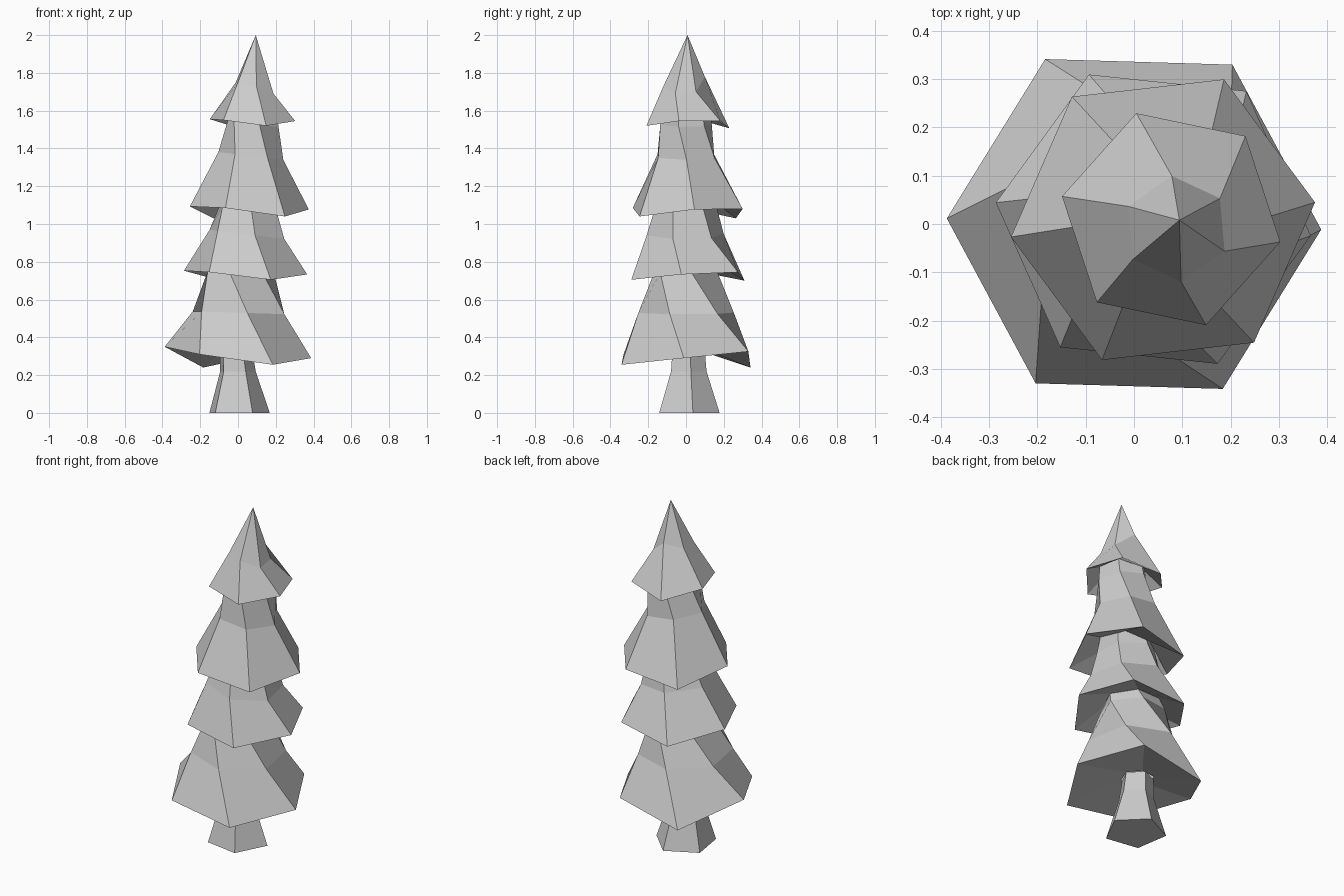
import bpy, bmesh
from math import cos, sin, radians

if "Cube" in bpy.data.objects:
    bpy.data.objects.remove(bpy.data.objects["Cube"])


def ring(bm, n, cx, cy, r, deg, z, tilt=0.12):
    """Regular n-gon of vertices; z is one height or a list of heights."""
    out = []
    for i in range(n):
        a = radians(deg + 360 * i / n)
        h = z[i] if isinstance(z, list) else z - tilt * r * cos(a)
        out.append(bm.verts.new((cx + r * cos(a), cy + r * sin(a), h)))
    return out


def loft(name, n, rings, apex=None, base=False):
    """Skin the rings from bottom to top, optionally with a base or a point."""
    bm = bmesh.new()
    loops = [ring(bm, n, *r) for r in rings]
    for lo, hi in zip(loops, loops[1:]):
        for i in range(n):
            j = (i + 1) % n
            bm.faces.new((lo[i], lo[j], hi[j], hi[i]))
    if base:
        bm.faces.new(loops[0][::-1])
    if apex:
        top = loops[-1]
        tip = bm.verts.new(apex)
        for i in range(n):
            bm.faces.new((top[i], top[(i + 1) % n], tip))
    me = bpy.data.meshes.new(name)
    bm.to_mesh(me)
    bm.free()
    ob = bpy.data.objects.new(name, me)
    bpy.context.collection.objects.link(ob)
    return ob


# Necks shared by a tier's top and the hollow underside of the tier above
neck0 = (-0.015, 0.01, 0.09, 8, 0.34, 0)
neck1 = (0.02, 0, 0.158, -56, 0.80, 0.03)
neck2 = (0.06, 0, 0.138, -28, 1.19, 0.1)
neck3 = (0.082, 0, 0.13, -19, 1.61, 0.1)

# Flared five-sided trunk
loft("trunk", 5, [
    (0, 0.01, 0.170, 9, 0, 0),
    (-0.005, 0.01, 0.1, 9, 0.22, 0),
    neck0,
], base=True)

# Six-sided foliage tiers: hollow underside, uneven rim, waist, twisted neck
loft("foliage_bottom", 6, [
    neck0,
    (0, 0, 0.388, -1.7, [0.29, 0.325, 0.24, 0.35, 0.31, 0.255]),
    (0.003, 0, 0.257, -19.5, 0.53, 0.03),
    (0.015, 0, 0.178, -50, 0.745, 0.03),
    neck1,
])
loft("foliage_lower", 6, [
    neck1[:3] + (neck1[3] + 60,) + neck1[4:],
    (0.04, 0.01, 0.328, -6, [0.733, 0.745, 0.70, 0.753, 0.745, 0.705]),
    (0.047, -0.005, 0.208, -18, 0.945),
    (0.055, 0, 0.163, -25, 1.09),
    neck2,
])
loft("foliage_upper", 6, [
    neck2,
    (0.06, 0.009, 0.317, 6.5, [1.077, 1.08, 1.03, 1.093, 1.085, 1.04]),
    (0.068, 0, 0.172, 1, 1.36),
    (0.08, 0, 0.14, -16, 1.53),
    neck3,
])
loft("foliage_top", 6, [
    neck3,
    (0.077, 0.01, 0.231, -11.8, [1.545, 1.545, 1.507, 1.555, 1.55, 1.52]),
    (0.088, -0.01, 0.11, -25, [1.69, 1.70, 1.78, 1.75, 1.745, 1.73]),
], apex=(0.094, 0.008, 2.0))
